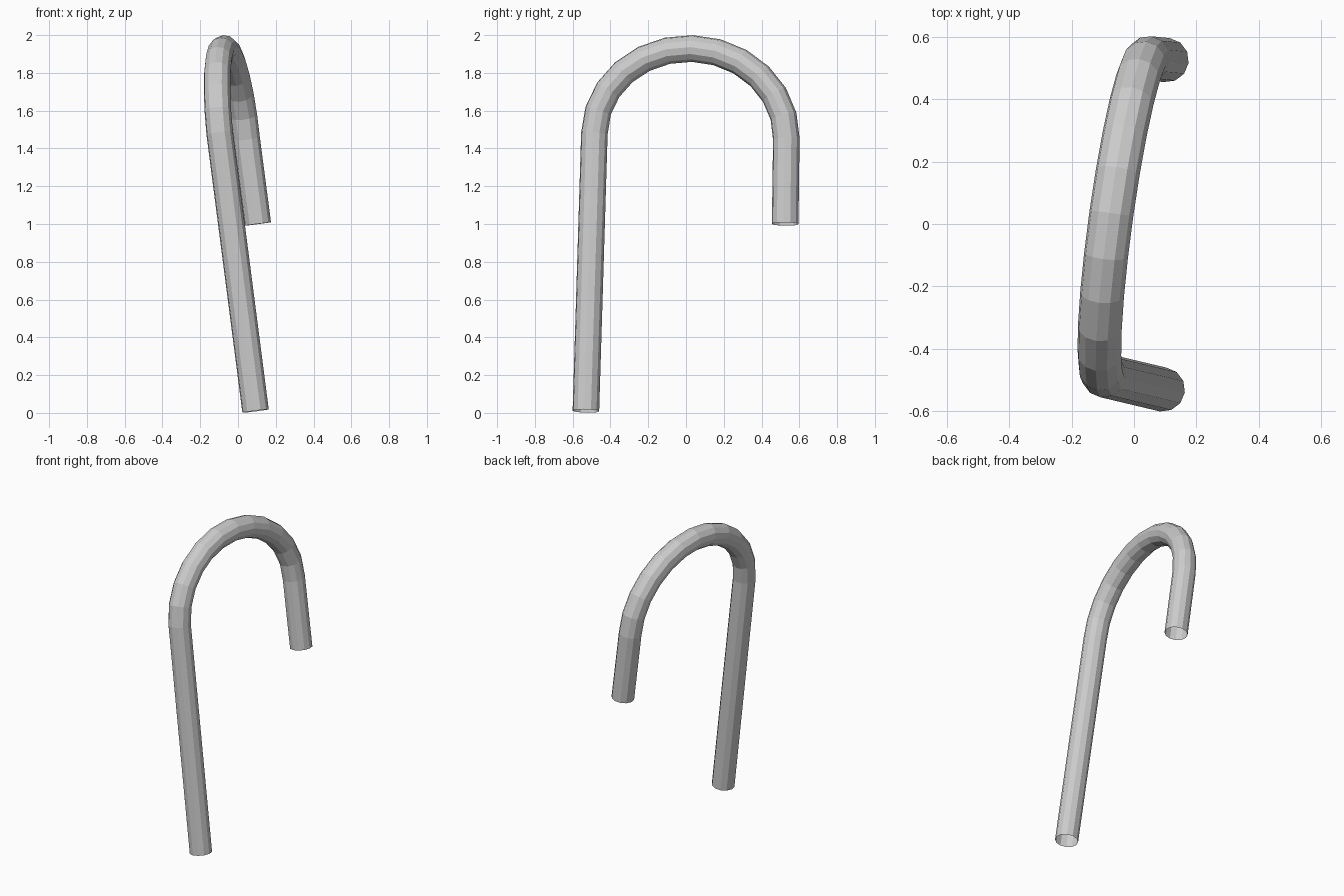
import bpy, bmesh, math
from mathutils import Vector

if "Cube" in bpy.data.objects:
    bpy.data.objects.remove(bpy.data.objects["Cube"])

RADIUS, SIDES, ARCH_STEPS = 0.071, 12, 12

# Centre line: long leg foot, arch, short leg tip
foot, tip = Vector((0.093, -0.53, 0.01)), Vector((0.105, 0.525, 1.0))
start, end = Vector((-0.097, -0.485, 1.48)), Vector((0.046, 0.531, 1.45))
mid, half = (start + end) / 2, (end - start) / 2
rise = Vector((-0.047, 0.01, 0.464))
path = [foot]
for i in range(ARCH_STEPS + 1):
    t = math.pi * i / ARCH_STEPS
    path.append(mid - half * math.cos(t) + rise * math.sin(t))
path.append(tip)

# Sweep an open round tube along the centre line
bm = bmesh.new()
side = half.cross(rise).normalized()
rings = []
for i, p in enumerate(path):
    before = (p - path[i - 1]).normalized() if i else Vector()
    after = (path[i + 1] - p).normalized() if i < len(path) - 1 else Vector()
    tangent = (before + after).normalized()
    u = (side - tangent * side.dot(tangent)).normalized()
    v = tangent.cross(u)
    rings.append([bm.verts.new(p + RADIUS * (u * math.cos(a) + v * math.sin(a)))
                  for a in (2 * math.pi * k / SIDES for k in range(SIDES))])
for a, b in zip(rings, rings[1:]):
    for k in range(SIDES):
        n = (k + 1) % SIDES
        bm.faces.new((a[k], a[n], b[n], b[k]))

mesh = bpy.data.meshes.new("hooked_tube")
bm.to_mesh(mesh)
bm.free()
tube = bpy.data.objects.new("hooked_tube", mesh)
bpy.context.collection.objects.link(tube)
